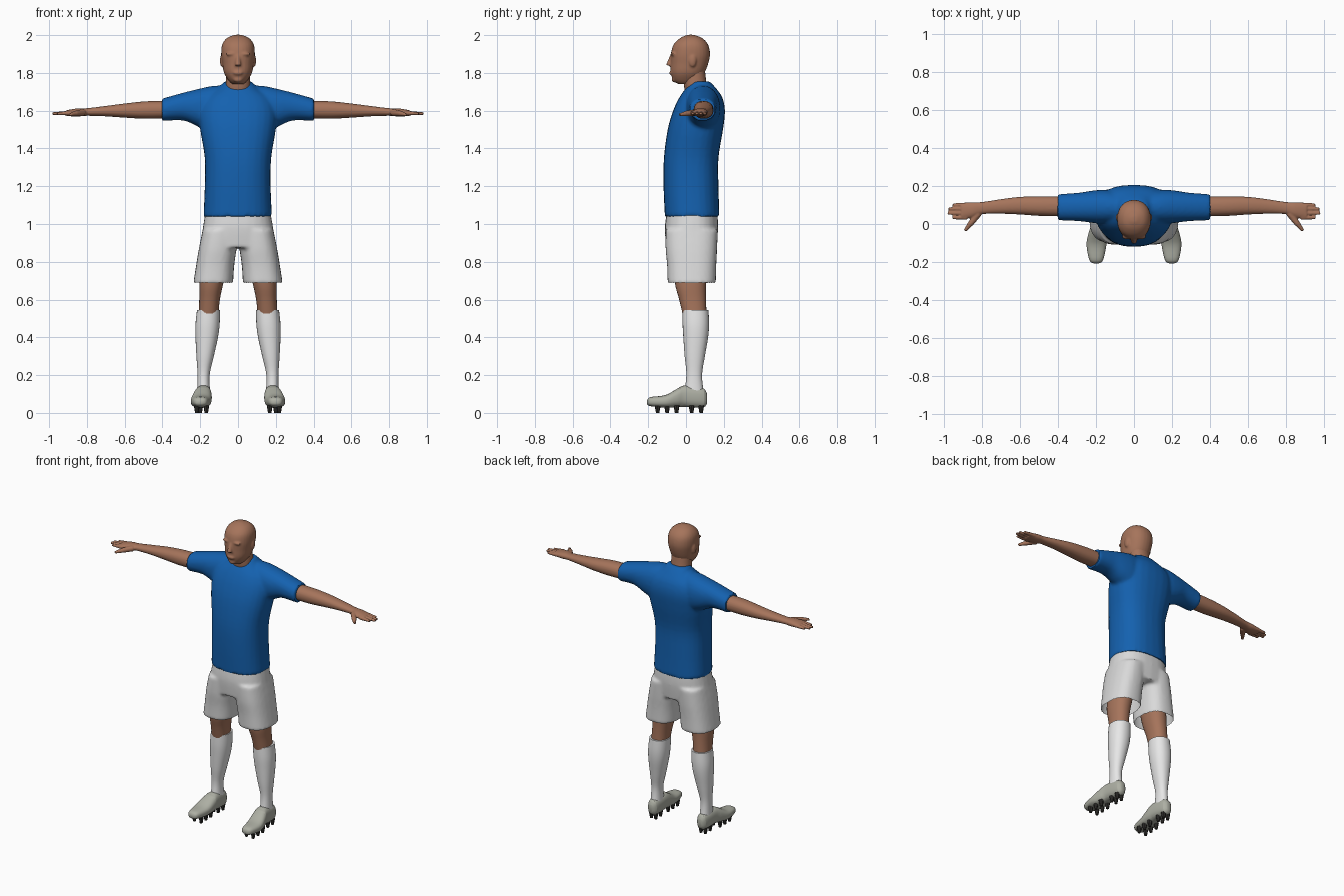
import bpy, bmesh, math
from mathutils import Vector

cube = bpy.data.objects.get("Cube")
if cube:
    bpy.data.objects.remove(cube, do_unlink=True)


def material(name, r, g, b):
    m = bpy.data.materials.new(name)
    m.use_nodes = True
    m.diffuse_color = (r, g, b, 1)
    bsdf = next(n for n in m.node_tree.nodes if n.type == 'BSDF_PRINCIPLED')
    bsdf.inputs["Base Color"].default_value = (r, g, b, 1)
    bsdf.inputs["Roughness"].default_value = 0.8
    return m


skin = material("skin brown", .38, .175, .105)
hair = material("hair black", .04, .033, .035)
blue = material("shirt blue", .007, .12, .43)
trim = material("collar white", .8, .82, .84)
white = material("shorts white", .7, .7, .7)
sock_white = material("sock white", .8, .8, .8)
grey = material("boot grey", .42, .43, .37)
teal = material("boot teal", .03, .25, .24)
black = material("sole black", .035, .033, .03)


def spline(a, b, c, d, t):
    """Catmull-Rom value between b and c."""
    return b + .5 * t * (c - a + t * (2*a - 5*b + 4*c - d + t * (3*(b - c) + d - a)))


def loft(bm, axis, rows, side=1, power=2.2, steps=4, n=28):
    """Closed tube along an axis; each row is position, then low/high of the two other axes."""
    last = len(rows) - 1
    rings = []
    for k in range(last * steps + 1):
        i = min(k // steps, last - 1)
        near = [rows[min(max(j, 0), last)] for j in range(i - 1, i + 3)]
        pos, a0, a1, b0, b1 = [spline(*v, k / steps - i) for v in zip(*near)]
        ring = []
        for j in range(n):
            ang = math.tau * j / n
            c, s = math.cos(ang), math.sin(ang)
            u = math.copysign(abs(c) ** (2 / power), c)
            v = math.copysign(abs(s) ** (2 / power), s)
            p = [(a0 + a1 + u * (a1 - a0)) / 2, (b0 + b1 + v * (b1 - b0)) / 2]
            p.insert(axis, pos)
            p[0] *= side
            ring.append(bm.verts.new(p))
        rings.append(ring)
    for r, q in zip(rings, rings[1:]):
        for j in range(n):
            bm.faces.new((r[j], r[j - 1], q[j - 1], q[j]))
    bm.faces.new(rings[0])
    bm.faces.new(rings[-1])


def taper(bm, start, end, r0, r1, side=1, n=12):
    """Tapered rod between two points."""
    a, b = (Vector((p[0] * side, p[1], p[2])) for p in (start, end))
    verts = bmesh.ops.create_cone(bm, cap_ends=True, segments=n, radius1=r0, radius2=r1,
                                  depth=(b - a).length)["verts"]
    turn = (b - a).to_track_quat('Z', 'Y').to_matrix()
    for v in verts:
        v.co = turn @ v.co + (a + b) / 2


def ball(bm, centre, size):
    verts = bmesh.ops.create_uvsphere(bm, u_segments=16, v_segments=10, radius=1)["verts"]
    for v in verts:
        v.co = Vector(centre) + v.co * Vector(size)


def build(name, bm, mats, voxel=0, smooth=3, cuts=(), rule=None, drop=None):
    """Make the object, fuse its parts, cut colour borders and colour faces by a rule."""
    bmesh.ops.recalc_face_normals(bm, faces=bm.faces)
    mesh = bpy.data.meshes.new(name)
    bm.to_mesh(mesh)
    obj = bpy.data.objects.new(name, mesh)
    bpy.context.collection.objects.link(obj)
    if voxel:
        fuse = obj.modifiers.new("fuse", 'REMESH')
        fuse.mode, fuse.voxel_size = 'VOXEL', voxel
        soft = obj.modifiers.new("soften", 'SMOOTH')
        soft.factor, soft.iterations = .5, smooth
        graph = bpy.context.evaluated_depsgraph_get()
        mesh = bpy.data.meshes.new_from_object(obj.evaluated_get(graph))
        obj.modifiers.clear()
        obj.data = mesh
        bm.clear()
        bm.from_mesh(mesh)
    for co, no in cuts:
        bmesh.ops.bisect_plane(bm, geom=bm.verts[:] + bm.edges[:] + bm.faces[:],
                               plane_co=co, plane_no=no)
    bm.normal_update()
    if drop:
        bmesh.ops.delete(bm, geom=[f for f in bm.faces if drop(f)], context='FACES')
    for f in bm.faces:
        f.smooth = True
        f.material_index = rule(f.calc_center_median()) if rule else 0
    bm.to_mesh(mesh)
    bm.free()
    mesh.materials.clear()
    for m in mats:
        mesh.materials.append(m)
    mesh.set_sharp_from_angle(angle=math.radians(40))
    return obj


# Head with nose, lips, brow and ears; hair follows a slanted hairline
bm = bmesh.new()
loft(bm, 2, [(1.74, -.03, .03, -.04, .04), (1.76, -.05, .05, -.066, .07),
             (1.8, -.074, .074, -.08, .098), (1.85, -.083, .083, -.081, .118),
             (1.9, -.089, .089, -.08, .127), (1.95, -.084, .084, -.066, .117),
             (1.985, -.058, .058, -.03, .085), (2.002, -.015, .015, .01, .04)])
taper(bm, (0, -.074, 1.895), (0, -.09, 1.838), .009, .017)
ball(bm, (0, -.075, 1.8), (.028, .014, .012))
ball(bm, (0, -.062, 1.765), (.026, .014, .015))
for s in (1, -1):
    ball(bm, (s * .035, -.068, 1.9), (.03, .013, .01))
    ball(bm, (s * .085, .035, 1.865), (.011, .02, .034))


def head_colour(c):
    ear = abs(c.x) > .084 and .01 < c.y < .058 and c.z < 1.9
    return int(not ear and c.z > max(1.83, 1.95 - 1.1 * (c.y + .05)))


build("head", bm, [skin, hair], voxel=.006, cuts=[((0, -.05, 1.95), (0, 1.1, 1)),
      ((0, 0, 1.83), (0, 0, 1))], rule=head_colour)

# Neck
bm = bmesh.new()
loft(bm, 2, [(1.62, -.08, .08, .01, .14), (1.7, -.068, .068, -.005, .122),
             (1.75, -.064, .064, -.012, .108), (1.82, -.062, .062, -.01, .1)])
build("neck", bm, [skin])

# Shirt: body and sleeves fused, V neckline and white collar
bm = bmesh.new()
loft(bm, 2, [(1.04, -.183, .18, -.112, .177), (1.2, -.176, .173, -.119, .172),
             (1.35, -.176, .176, -.117, .172), (1.5, -.2, .2, -.097, .196),
             (1.6, -.205, .205, -.068, .206), (1.67, -.175, .175, -.035, .192),
             (1.72, -.105, .105, .0, .158), (1.755, -.072, .072, .03, .125)], power=2.4)
for s in (1, -1):
    loft(bm, 0, [(.06, .01, .165, 1.5, 1.735), (.14, .0, .18, 1.49, 1.73),
                 (.21, .005, .177, 1.515, 1.715), (.29, .015, .165, 1.548, 1.695),
                 (.402, .02, .157, 1.545, 1.664)], side=s)


def shirt_colour(c):
    if c.y < .05 and c.z > 1.675 + .9 * abs(c.x):
        return 1
    return 2 if c.z > 1.732 else 0


build("shirt", bm, [blue, skin, trim], voxel=.01, smooth=4, rule=shirt_colour,
      cuts=[((0, 0, 1.675), (.9, 0, -1)), ((0, 0, 1.675), (-.9, 0, -1)),
            ((0, 0, 1.732), (0, 0, 1))])

# Shorts: hips and two open legs
bm = bmesh.new()
loft(bm, 2, [(1.07, -.172, .17, -.1, .165), (.98, -.186, .186, -.112, .17),
             (.875, -.2, .2, -.105, .16)], power=2.4)
for s in (1, -1):
    loft(bm, 2, [(.97, .0, .187, -.108, .168), (.87, .008, .207, -.108, .165),
                 (.78, .02, .222, -.1, .16), (.685, .026, .237, -.097, .158)],
         side=s, power=2.5)
build("shorts", bm, [white], voxel=.01, smooth=4,
      drop=lambda f: f.normal.z < -.8 and f.calc_center_median().z < .72)

for s, label in ((1, "left"), (-1, "right")):
    # Arm with hand, fingers and thumb
    bm = bmesh.new()
    loft(bm, 0, [(.33, .04, .145, 1.56, 1.652), (.48, .042, .146, 1.557, 1.65),
                 (.6, .05, .143, 1.563, 1.638), (.7, .054, .131, 1.57, 1.625),
                 (.8, .052, .116, 1.573, 1.613), (.85, .034, .115, 1.569, 1.612),
                 (.91, .024, .111, 1.572, 1.602)], side=s)
    for y, tip in ((.034, .957), (.057, .982), (.08, .978), (.101, .955)):
        taper(bm, (.88, y, 1.588), (tip, y, 1.584), .013, .008, s)
    taper(bm, (.82, .055, 1.59), (.862, .0, 1.585), .019, .015, s)
    taper(bm, (.86, .004, 1.585), (.89, -.035, 1.578), .015, .008, s)
    build(label + "_arm", bm, [skin], voxel=.005, smooth=2)

    # Bare leg
    bm = bmesh.new()
    loft(bm, 2, [(.9, .035, .18, -.07, .13), (.7, .075, .203, -.06, .108),
                 (.6, .096, .205, -.036, .106), (.5, .105, .21, -.012, .11)], side=s)
    build(label + "_leg", bm, [skin])

    # Sock
    bm = bmesh.new()
    loft(bm, 2, [(.545, .095, .217, -.018, .119), (.47, .097, .225, -.018, .122),
                 (.4, .106, .225, -.014, .117), (.3, .128, .22, -.007, .1),
                 (.2, .15, .214, .002, .085), (.1, .147, .216, -.01, .095)], side=s)
    build(label + "_sock", bm, [sock_white])

    # Boot with teal heel panel and dark sole
    bm = bmesh.new()
    loft(bm, 1, [(-.207, .185, .212, .048, .064), (-.19, .163, .235, .036, .083),
                 (-.11, .145, .25, .028, .094), (-.05, .139, .24, .03, .126),
                 (-.01, .14, .228, .032, .145), (.05, .143, .222, .028, .138),
                 (.095, .15, .214, .03, .128), (.112, .168, .198, .05, .1)],
         side=s, power=2.5)

    def boot_colour(c):
        if c.z < .042:
            return 2
        return int(-.03 < c.y < .095 and c.z < .122)

    build(label + "_boot", bm, [grey, teal, black], rule=boot_colour,
          cuts=[((0, 0, .042), (0, 0, 1)), ((0, 0, .122), (0, 0, 1)),
                ((0, -.03, 0), (0, 1, 0)), ((0, .095, 0), (0, 1, 0))])

    # Studs under the sole
    bm = bmesh.new()
    for y in (-.15, -.1, -.05, .03, .08):
        for x in (.168, .218 if y < 0 else .2):
            taper(bm, (x, y, .04), (x, y, 0), .016, .009, s, n=8)
    build(label + "_studs", bm, [black])
